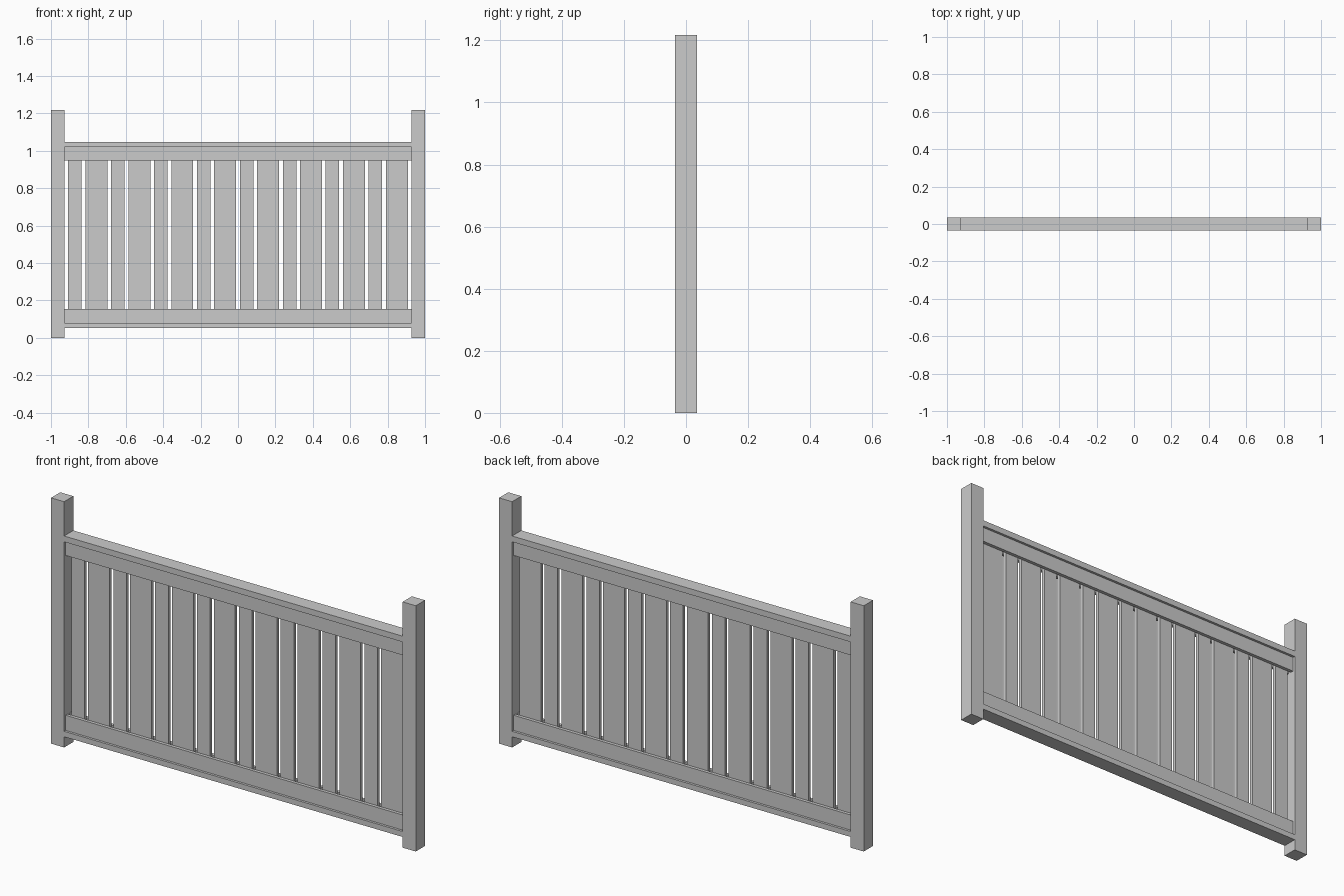
import bpy, bmesh
from mathutils import Matrix, Vector

if "Cube" in bpy.data.objects:
    bpy.data.objects.remove(bpy.data.objects["Cube"])


def box(name, x0, x1, y0, y1, z0, z1):
    """Axis-aligned box given by its limits."""
    bm = bmesh.new()
    size = Vector((x1 - x0, y1 - y0, z1 - z0))
    bmesh.ops.create_cube(bm, size=1.0, matrix=Matrix.Diagonal((*size, 1)))
    mesh = bpy.data.meshes.new(name)
    bm.to_mesh(mesh)
    bm.free()
    ob = bpy.data.objects.new(name, mesh)
    ob.location = ((x0 + x1) / 2, (y0 + y1) / 2, (z0 + z1) / 2)
    bpy.context.collection.objects.link(ob)
    return ob


POST = 0.072            # square post section
HALF = POST / 2         # half depth of posts, cap and base rail
INNER = 1.0 - POST      # inner faces of the posts
BOARD = 0.016           # thickness of pickets and rail boards
BASE_TOP, CAP_BOTTOM = 0.08, 1.019

# Posts
box("left_post", -1, -INNER, -HALF, HALF, 0, 1.218)
box("right_post", INNER, 1, -HALF, HALF, 0, 1.218)

# Flat cap rail and base rail
box("cap_rail", -INNER, INNER, -HALF, HALF, CAP_BOTTOM, 1.048)
box("base_rail", -INNER, INNER, -HALF, HALF, 0.053, BASE_TOP)

# Rail boards clamping the pickets front and back
for side, y in (("front", -BOARD), ("back", BOARD)):
    y0, y1 = y - BOARD / 2, y + BOARD / 2
    box(f"{side}_upper_board", -INNER, INNER, y0, y1, 0.947, CAP_BOTTOM)
    box(f"{side}_lower_board", -INNER, INNER, y0, y1, BASE_TOP, 0.155)

# Alternating narrow and wide pickets, evenly spaced
widths = (0.072, 0.117)
pairs = 8
gap = (2 * INNER - pairs * sum(widths)) / (2 * pairs + 1)
x = -INNER + gap
for i in range(2 * pairs):
    w = widths[i % 2]
    box(f"picket_{i + 1}", x, x + w, -BOARD / 2, BOARD / 2, BASE_TOP, CAP_BOTTOM)
    x += w + gap
